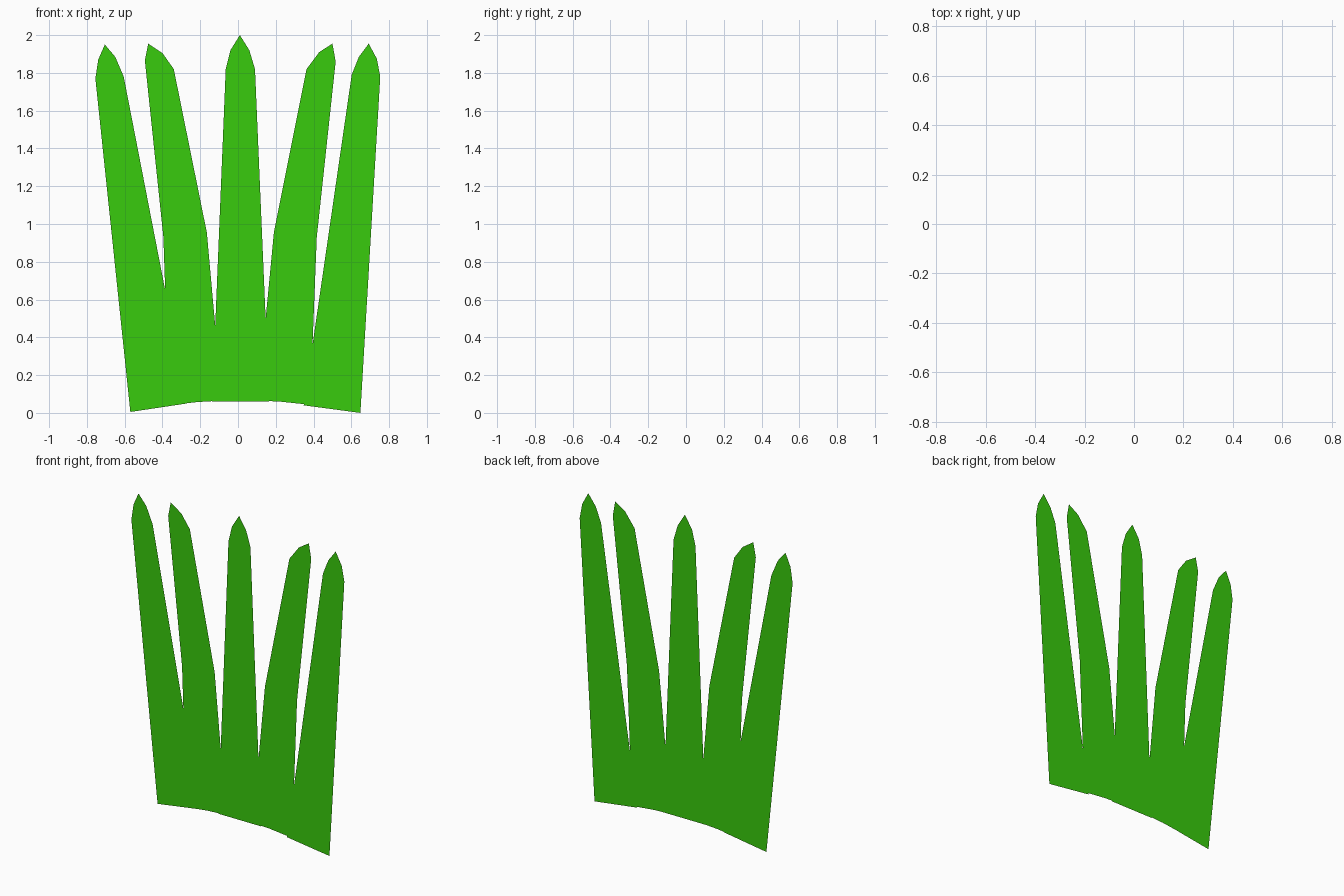
import bpy, bmesh

if "Cube" in bpy.data.objects:
    bpy.data.objects.remove(bpy.data.objects["Cube"])

RIM = 0.027      # width of the dark border
LAYER = 0.003    # tiny gap between overlapping blades


def material(name, color):
    mat = bpy.data.materials.new(name)
    mat.diffuse_color = color
    mat.use_nodes = True
    mat.node_tree.nodes["Principled BSDF"].inputs["Base Color"].default_value = mat.diffuse_color
    return mat


leaf = material("leaf_green", (0.04, 0.60, 0.004, 1))
edge = material("edge_green", (0.007, 0.19, 0.007, 1))


def blade(name, outline, layer):
    """Flat leaf: one outline polygon, inset so its rim can be dark."""
    bm = bmesh.new()
    face = bm.faces.new([bm.verts.new((x, layer * LAYER, z)) for x, z in outline])
    rim = bmesh.ops.inset_region(bm, faces=[face], thickness=RIM,
                                 use_even_offset=True, use_boundary=True)
    for f in rim["faces"]:
        f.material_index = 1
    mesh = bpy.data.meshes.new(name)
    bm.to_mesh(mesh)
    bm.free()
    mesh.materials.append(leaf)
    mesh.materials.append(edge)
    bpy.context.collection.objects.link(bpy.data.objects.new(name, mesh))


# Outlines run counter-clockwise from the lower left corner, as (x, z)
blade("outer_left_blade",
      [(-0.57, 0.005), (-0.27, 0.05), (-0.37, 0.57), (-0.605, 1.78),
       (-0.65, 1.885), (-0.705, 1.95), (-0.74, 1.87), (-0.755, 1.77)], 1)
blade("inner_left_blade",
      [(-0.365, 0.04), (-0.22, 0.057), (-0.085, 0.065), (-0.165, 0.955),
       (-0.34, 1.82), (-0.40, 1.905), (-0.475, 1.955), (-0.493, 1.865),
       (-0.395, 0.93)], 0)
blade("centre_blade",
      [(-0.137, 0.06), (0.165, 0.06), (0.09, 1.82), (0.06, 1.92),
       (0.01, 2.0), (-0.04, 1.92), (-0.065, 1.82)], -1)
blade("inner_right_blade",
      [(0.105, 0.065), (0.22, 0.06), (0.382, 0.043), (0.417, 0.93),
       (0.517, 1.86), (0.50, 1.955), (0.43, 1.91), (0.363, 1.82),
       (0.19, 0.955)], 0)
blade("outer_right_blade",
      [(0.348, 0.04), (0.648, 0.0), (0.753, 1.78), (0.735, 1.875),
       (0.692, 1.955), (0.64, 1.885), (0.602, 1.79)], -1)
